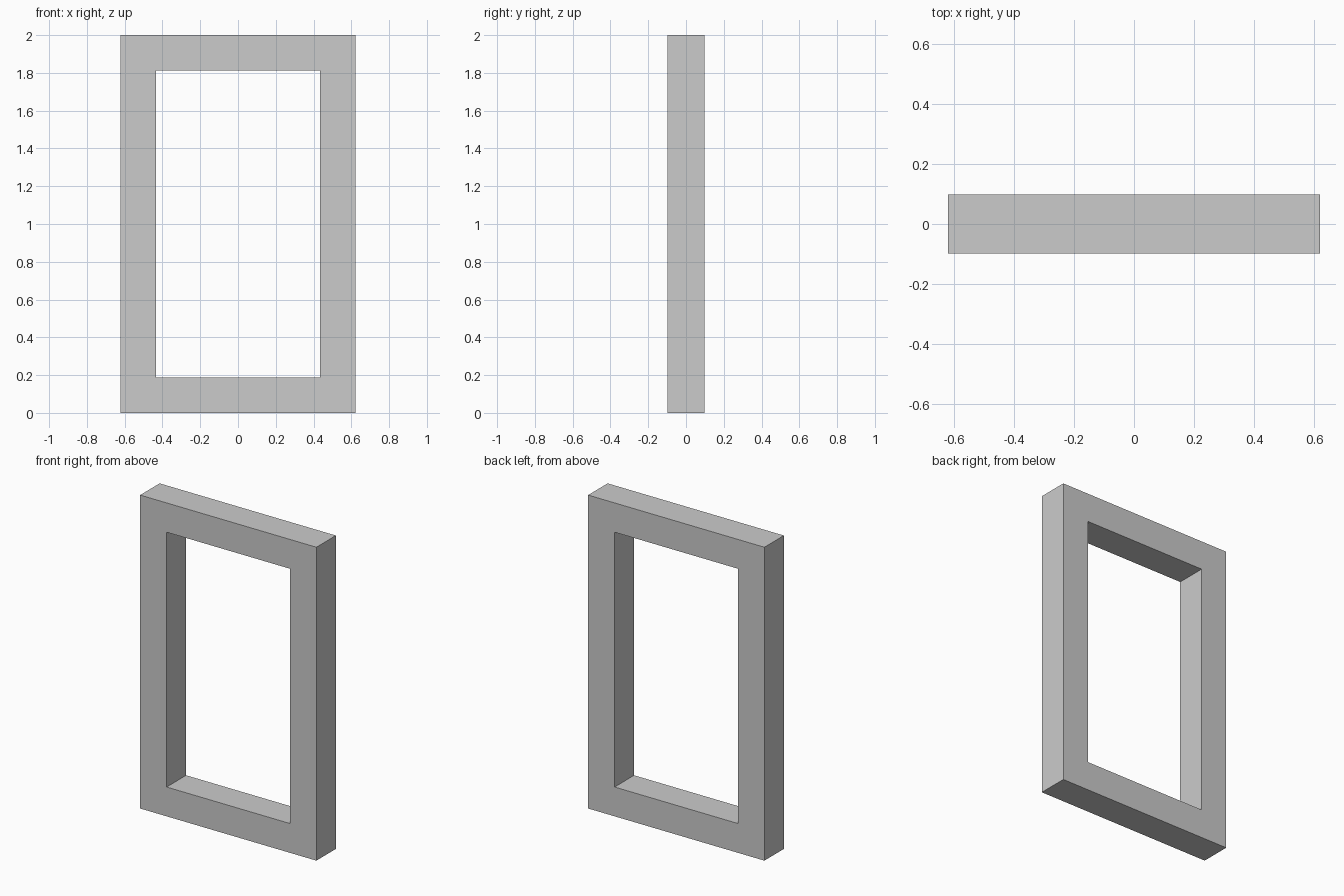
import bpy
import bmesh

if "Cube" in bpy.data.objects:
    bpy.data.objects.remove(bpy.data.objects["Cube"])

# Overall sizes
HALF_W, HEIGHT, HALF_D = 0.622, 2.0, 0.098
BORDER = 0.187


def rectangle(bm, inset, y):
    """Four corner vertices of an upright rectangle at depth y."""
    x, low, high = HALF_W - inset, inset, HEIGHT - inset
    return [bm.verts.new((px, y, pz))
            for px, pz in ((-x, low), (x, low), (x, high), (-x, high))]


# Rectangular frame: four loops swept around the border's cross-section
bm = bmesh.new()
loops = [rectangle(bm, 0, -HALF_D), rectangle(bm, BORDER, -HALF_D),
         rectangle(bm, BORDER, HALF_D), rectangle(bm, 0, HALF_D)]
for a, b in zip(loops, loops[1:] + loops[:1]):
    for i in range(4):
        j = (i + 1) % 4
        bm.faces.new((a[i], a[j], b[j], b[i]))
bmesh.ops.recalc_face_normals(bm, faces=bm.faces)

mesh = bpy.data.meshes.new("window_frame")
bm.to_mesh(mesh)
bm.free()
frame = bpy.data.objects.new("window_frame", mesh)
bpy.context.collection.objects.link(frame)
